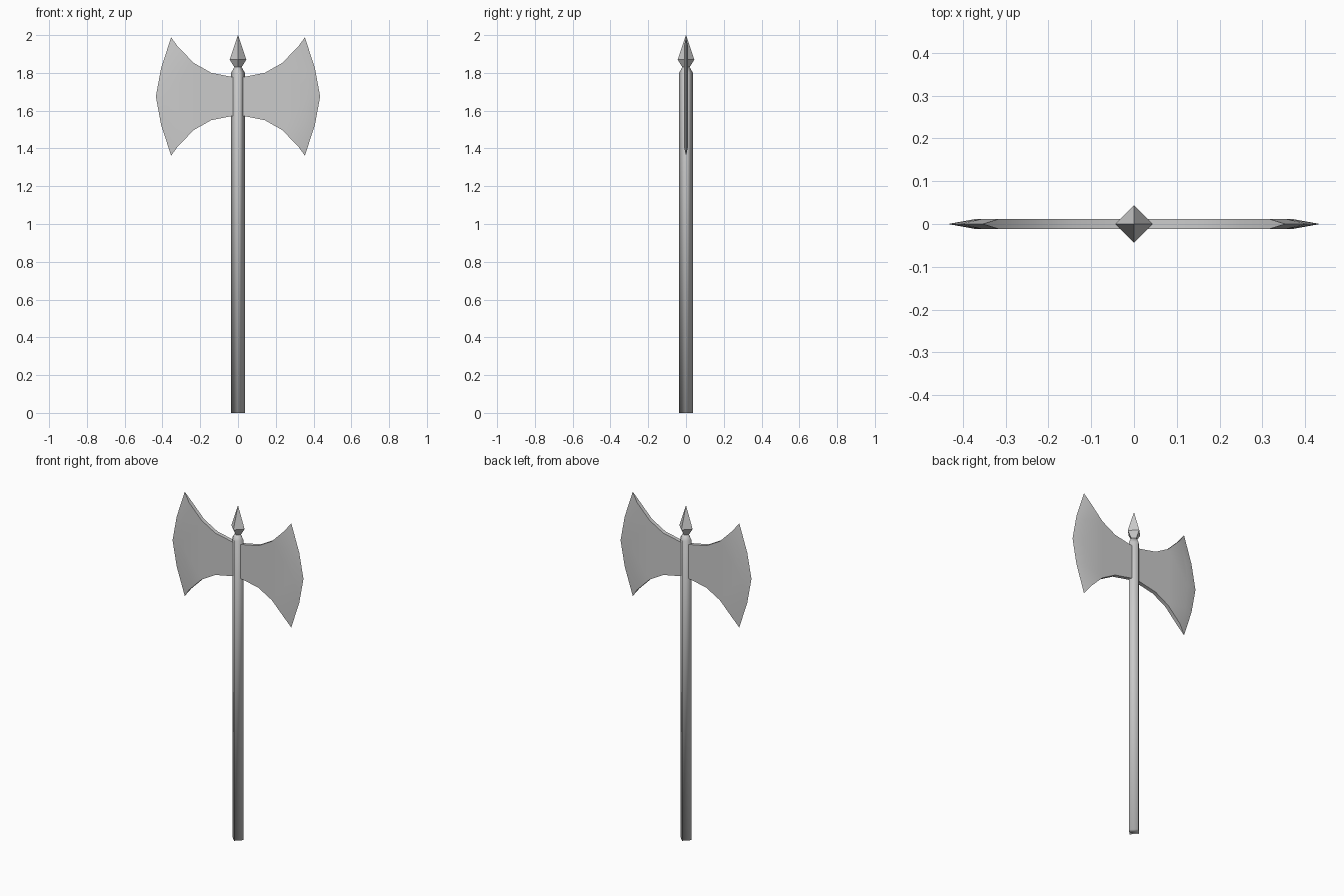
import bpy, math

if "Cube" in bpy.data.objects:
    bpy.data.objects.remove(bpy.data.objects["Cube"])

MID = 1.675     # height of the blade centreline
HALF = 0.0115   # half thickness of the blade


def make_object(name, verts, faces):
    mesh = bpy.data.meshes.new(name)
    mesh.from_pydata(verts, [], faces)
    mesh.update()
    obj = bpy.data.objects.new(name, mesh)
    bpy.context.collection.objects.link(obj)
    return obj


def diamond_lathe(name, profile):
    """Four-sided solid through (radius, z) rings, corners on the axes."""
    verts = []
    for r, z in profile:
        for i in range(4):
            a = i * math.pi / 2
            verts.append((r * math.cos(a), r * math.sin(a), z))
    faces = [(3, 2, 1, 0)]
    for k in range(len(profile) - 1):
        for i in range(4):
            j = (i + 1) % 4
            faces.append((4 * k + i, 4 * k + j, 4 * k + 4 + j, 4 * k + 4 + i))
    top = 4 * (len(profile) - 1)
    faces.append(tuple(top + i for i in range(4)))
    return make_object(name, verts, faces)


# Shaft with tapered shoulder
shaft = diamond_lathe("shaft", [(0.037, 0), (0.037, 1.80), (0.017, 1.834)])
shaft.data.shade_smooth()

# Spear tip, flat faceted
diamond_lathe("top_spike", [(0.016, 1.825), (0.044, 1.87), (0.0005, 2.0)])

# Blade outlines as (x, offset from the centreline), upper half only
curve = [(0.02, 0.101), (0.143, 0.126), (0.233, 0.177), (0.317, 0.262)]
bevel = [(0.355, 0.14), (0.372, 0.0)]
edge = [(0.354, 0.313), (0.407, 0.151), (0.435, 0.0)]


def mirrored(points):
    return points + [(x, -h) for x, h in reversed(points) if h > 0]


def blade(name, side):
    plate = mirrored(curve + bevel)
    rim = mirrored(edge)
    n, c = len(plate), len(curve)
    verts = [(side * x, y, MID + h) for y in (-HALF, HALF) for x, h in plate]
    verts += [(side * x, 0, MID + h) for x, h in rim]
    front = list(range(n))
    back = [n + i for i in front]
    faces = [tuple(front), tuple(reversed(back))]
    # thick upper, lower and inner sides
    sides = list(range(c - 1)) + list(range(n - c, n))
    for i in sides:
        j = (i + 1) % n
        faces.append((i, n + i, n + j, j))
    # bevel down to the sharp edge
    for k in range(len(rim) - 1):
        i, e = c - 1 + k, 2 * n + k
        faces.append((i, e, e + 1, i + 1))
        faces.append((n + i, n + i + 1, e + 1, e))
    # horn tips
    faces.append((c - 1, n + c - 1, 2 * n))
    faces.append((n - c, 2 * n + len(rim) - 1, 2 * n - c))
    obj = make_object(name, verts, faces)
    # consistent outward normals
    bpy.ops.object.select_all(action='DESELECT')
    obj.select_set(True)
    bpy.context.view_layer.objects.active = obj
    bpy.ops.object.mode_set(mode='EDIT')
    bpy.ops.mesh.select_all(action='SELECT')
    bpy.ops.mesh.normals_make_consistent(inside=False)
    bpy.ops.object.mode_set(mode='OBJECT')
    bpy.ops.object.shade_smooth_by_angle(angle=math.radians(30))
    return obj


# Twin axe blades
blade("right_blade", 1)
blade("left_blade", -1)
